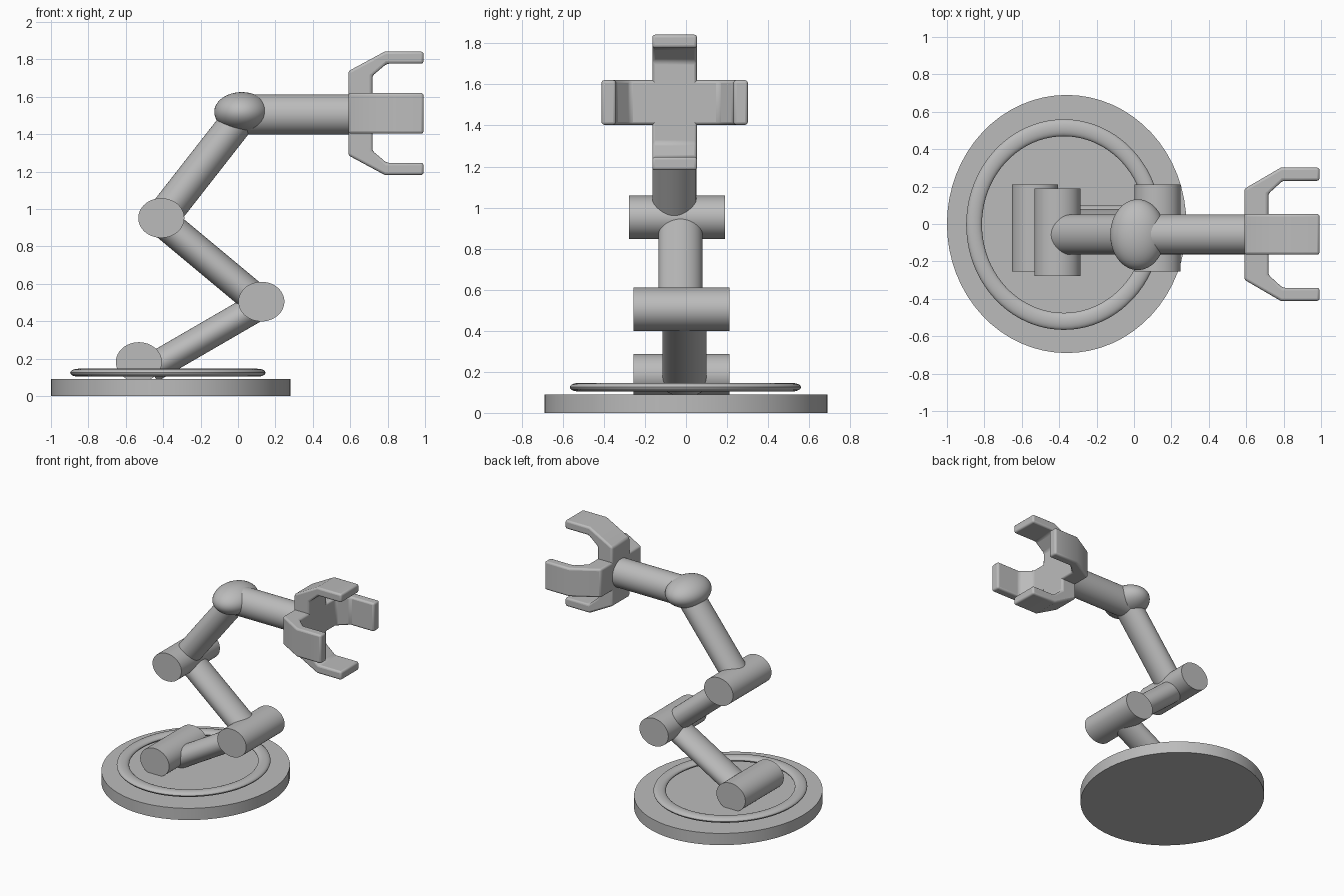
import bpy, bmesh, math
from mathutils import Matrix, Vector

cube = bpy.data.objects.get("Cube")
if cube:
    bpy.data.objects.remove(cube, do_unlink=True)

grey = bpy.data.materials.new("plain_grey")
grey.use_nodes = True
grey.diffuse_color = (0.5, 0.5, 0.5, 1)
grey.node_tree.nodes["Principled BSDF"].inputs["Base Color"].default_value = (0.5, 0.5, 0.5, 1)


def finish(obj, name, angle=35):
    """Name, colour and smooth a part while keeping its hard edges."""
    obj.name = name
    obj.data.materials.clear()
    obj.data.materials.append(grey)
    bpy.ops.object.select_all(action='DESELECT')
    obj.select_set(True)
    bpy.context.view_layer.objects.active = obj
    bpy.ops.object.transform_apply(location=False, rotation=True, scale=True)
    bpy.ops.object.shade_smooth_by_angle(angle=math.radians(angle))
    return obj


def tube(name, a, b, across, wide):
    """Oval cylinder from a to b; across and wide are its two radii."""
    a, b = Vector(a), Vector(b)
    d = b - a
    bpy.ops.mesh.primitive_cylinder_add(vertices=64, radius=1, depth=1, location=(a + b) / 2)
    obj = bpy.context.object
    if abs(d.y) > 0.01:
        obj.rotation_euler = (math.pi / 2, 0, 0)
    else:
        obj.rotation_euler = (0, math.atan2(d.x, d.z), 0)
    obj.scale = (across, wide, d.length)
    return finish(obj, name)


# Base plate and raised ring
tube("base_plate", (-0.36, 0, 0), (-0.36, 0, 0.09), 0.64, 0.69)
bpy.ops.mesh.primitive_torus_add(major_segments=80, minor_segments=20, major_radius=0.5,
                                 minor_radius=0.044, location=(-0.375, -0.003, 0.125))
bpy.context.object.scale = (0.96, 1.035, 0.48)
finish(bpy.context.object, "base_ring")

# Hinge barrels running front to back
for name, x, z, front, back in (("base_joint", -0.53, 0.182, -0.255, 0.212),
                                ("lower_joint", 0.125, 0.505, -0.255, 0.212),
                                ("middle_joint", -0.41, 0.952, -0.277, 0.19)):
    tube(name, (x, front, z), (x, back, z), 0.123, 0.106)

# Arm segments
tube("lower_arm", (-0.47, -0.007, 0.145), (0.125, -0.007, 0.49), 0.077, 0.107)
tube("middle_arm", (0.11, -0.027, 0.505), (-0.4, -0.027, 0.93), 0.083, 0.107)
tube("upper_arm", (-0.41, -0.057, 0.95), (0.02, -0.057, 1.5), 0.09, 0.107)
tube("fore_arm", (0.03, -0.055, 1.505), (0.62, -0.055, 1.505), 0.107, 0.107)

# Rounded elbow
bpy.ops.mesh.primitive_uv_sphere_add(segments=64, ring_count=32, radius=1,
                                     location=(0.02, -0.057, 1.519))
bpy.context.object.scale = (0.147, 0.189, 0.106)
finish(bpy.context.object, "elbow_ball")

# Bent gripper fingers: side outline as (x, distance from the arm axis)
outline = [(0.59, -0.05), (0.59, 0.225), (0.785, 0.33), (0.992, 0.33),
           (0.992, 0.265), (0.795, 0.265), (0.718, 0.2), (0.718, -0.05)]


def finger(name, turn, reach):
    bm = bmesh.new()
    face = bm.faces.new([bm.verts.new((x, -0.109, r * reach)) for x, r in outline])
    grown = bmesh.ops.extrude_face_region(bm, geom=[face])
    verts = [v for v in grown["geom"] if isinstance(v, bmesh.types.BMVert)]
    bmesh.ops.translate(bm, verts=verts, vec=(0, 0.218, 0))
    bmesh.ops.recalc_face_normals(bm, faces=bm.faces)
    bmesh.ops.transform(bm, matrix=Matrix.Rotation(turn, 4, 'X'), verts=bm.verts)
    mesh = bpy.data.meshes.new(name)
    bm.to_mesh(mesh)
    bm.free()
    obj = bpy.data.objects.new(name, mesh)
    bpy.context.collection.objects.link(obj)
    obj.location = (0, -0.055, 1.512)
    bevel = obj.modifiers.new("rounded_edges", 'BEVEL')
    bevel.width = 0.014
    bevel.segments = 3
    bevel.limit_method = 'ANGLE'
    bevel.angle_limit = math.radians(40)
    finish(obj, name)


for i, (side, reach) in enumerate((("top", 1), ("front", 1.08), ("bottom", 1), ("back", 1.08))):
    finger(side + "_finger", i * math.pi / 2, reach)
